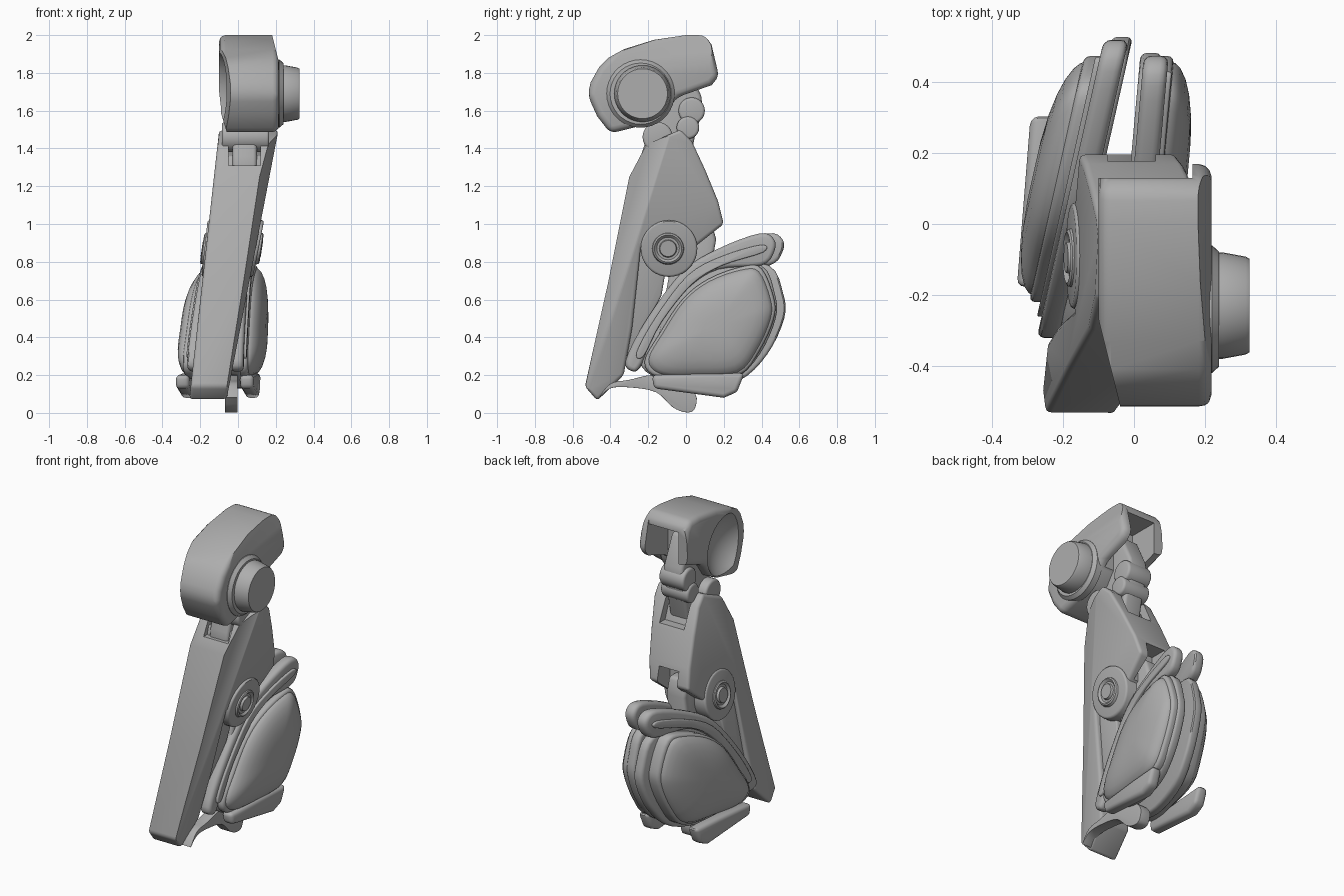
import bpy, bmesh, math
from mathutils import Vector

if "Cube" in bpy.data.objects:
    bpy.data.objects.remove(bpy.data.objects["Cube"])

grey = bpy.data.materials.new("plain grey")
grey.use_nodes = True
GREY = (0.42, 0.42, 0.42, 1)
grey.diffuse_color = GREY
grey.node_tree.nodes["Principled BSDF"].inputs["Base Color"].default_value = GREY


def straight(x, y, z):
    return x


def circle(y, z, r, n=36):
    return [(y + r * math.cos(math.tau * i / n), z + r * math.sin(math.tau * i / n)) for i in range(n)]


def rounded(pts, steps=4):
    """Closed smooth outline through the points."""
    out, n = [], len(pts)
    for i in range(n):
        a, b, c, d = (Vector(pts[(i + k) % n]) for k in (-1, 0, 1, 2))
        for s in range(steps):
            t = s / steps
            p = 0.5 * (2 * b + (c - a) * t + (2 * a - 5 * b + 4 * c - d) * t * t
                       + (3 * b - a - 3 * c + d) * t ** 3)
            out.append((p.x, p.y))
    return out


def loft(name, pts, layers, place=straight):
    """Stack of (x, scale) copies of a side outline, closed at both ends."""
    cy = sum(p[0] for p in pts) / len(pts)
    cz = sum(p[1] for p in pts) / len(pts)
    bm, rings = bmesh.new(), []
    for x, s in layers:
        ring = []
        for y, z in pts:
            v = (cy + (y - cy) * s, cz + (z - cz) * s)
            ring.append(bm.verts.new((place(x, *v), *v)))
        rings.append(ring)
    n = len(pts)
    for a, b in zip(rings, rings[1:]):
        for i in range(n):
            j = (i + 1) % n
            bm.faces.new((a[i], a[j], b[j], b[i]))
    bm.faces.new(rings[0][::-1])
    bm.faces.new(rings[-1])
    bmesh.ops.recalc_face_normals(bm, faces=bm.faces)
    me = bpy.data.meshes.new(name)
    bm.to_mesh(me)
    bm.free()
    me.materials.append(grey)
    ob = bpy.data.objects.new(name, me)
    bpy.context.collection.objects.link(ob)
    return ob


def finish(ob, bevel=0.0, cutters=(), angle=35):
    """Round the edges, cut the openings and shade smooth."""
    if bevel:
        m = ob.modifiers.new("bevel", "BEVEL")
        m.width, m.segments, m.limit_method = bevel, 3, "ANGLE"
        m.angle_limit = math.radians(35)
    for c in cutters:
        m = ob.modifiers.new("cut", "BOOLEAN")
        m.operation, m.object, m.solver = "DIFFERENCE", c, "EXACT"
    bpy.context.view_layer.update()
    dg = bpy.context.evaluated_depsgraph_get()
    me = bpy.data.meshes.new_from_object(ob.evaluated_get(dg))
    ob.modifiers.clear()
    ob.data = me
    for p in me.polygons:
        p.use_smooth = True
    me.set_sharp_from_angle(angle=math.radians(angle))
    for c in cutters:
        bpy.data.objects.remove(c)
    return ob


def slab(name, pts, x0, x1, bevel=0.0, place=straight, cutters=()):
    return finish(loft(name, pts, [(x0, 1), (x1, 1)], place), bevel, cutters)


def box_cutter(x0, x1, y0, y1, z0, z1, place=straight):
    ob = loft("cutter", [(y0, z0), (y1, z0), (y1, z1), (y0, z1)], [(x0, 1), (x1, 1)], place)
    ob.hide_render = True
    return ob


# Top housing: rounded hood, open at the back and below, slanted and dished on one side
hood = [(-.52, 1.68), (-.505, 1.75), (-.46, 1.83), (-.41, 1.88), (-.33, 1.925), (-.17, 1.975), (0, 2),
        (.10, 2), (.135, 1.95), (.175, 1.78), (.135, 1.735), (-.05, 1.67), (-.12, 1.57), (-.2, 1.53),
        (-.40, 1.48), (-.47, 1.57)]
bpy.ops.mesh.primitive_uv_sphere_add(segments=48, ring_count=24, radius=.25, location=(-.25, -.27, 1.71))
dish = bpy.context.object
dish.hide_render = True
slab("top_housing", hood, -.10, .218, .035, cutters=[
    box_cutter(-.04, .165, -.06, .4, 1.3, 1.93),
    box_cutter(-.6, -.1, -.8, -.27, 1.2, 2.2, lambda x, y, z: x + .25 * (-.27 - y)),
    box_cutter(-.6, -.1, -.8, .4, 1.3, 1.62, lambda x, y, z: x + .3 * (1.62 - z)),
    box_cutter(.218, .6, -.8, .4, 1.85, 2.2, lambda x, y, z: x - .25 * (z - 1.85)),
    box_cutter(-.2, .165, .13, .4, 1.5, 2.2), dish])

# Side axle on the housing
finish(loft("axle_collar", circle(-.24, 1.69, .18), [(.18, 1), (.22, 1), (.24, .9)]))
finish(loft("axle_stub", circle(-.23, 1.69, .15), [(.2, 1), (.25, 1), (.315, .92), (.325, .88)]))

# Neck link with knuckles
neck = [(-.24, 1.36), (-.2, 1.48), (-.15, 1.85), (.0, 1.85), (.08, 1.68), (.09, 1.6), (.05, 1.48),
        (.01, 1.28), (-.25, 1.28)]
slab("neck_link", neck, -.03, .1, .02)
slab("neck_base", [(-.25, 1.25), (-.22, 1.36), (.0, 1.4), (.06, 1.25)], -.055, .125, .01)
for name, y, z, r, x0, x1 in [("upper_knuckle", .03, 1.6, .07, -.05, .12),
                              ("middle_knuckle", .01, 1.51, .06, -.06, .13),
                              ("lower_knuckle", -.15, 1.46, .08, -.085, .165),
                              ("hood_knuckle", -.02, 1.72, .07, .0, .07)]:
    slab(name, circle(y, z, r, 24), x0, x1, .015)


# Shin: long leaning shell that narrows to the toe, with a chamfer along one front edge
def lean(x, y, z):
    t = (z - .1) / 1.35
    return -.155 + .205 * t + x * (.1 + .055 * t)


def chamfer(x, y, z):
    return x - .08 + .155 * z + .35 * (y + .56 - .207 * z)


shin = [(-.03, 1.5), (-.21, 1.42), (-.30, 1.25), (-.41, .7), (-.535, .14), (-.47, .065), (-.33, .2),
        (-.285, .45), (-.24, .87), (-.09, .76), (.06, .89), (.20, 1.0), (.17, 1.12), (.10, 1.29), (.03, 1.44)]
slab("shin_shell", shin, -1, 1, .018, lean,
     [box_cutter(-.05, .12, -.6, .5, 1.31, 1.7), box_cutter(-.075, .06, .07, .4, .7, 1.09),
      box_cutter(0, .6, -.8, -.05, -.1, 1.6, chamfer)])

# Inner strut under the knee and the knee block
slab("inner_strut", [(-.24, .88), (-.11, .74), (-.13, .62), (-.23, .43), (-.28, .28), (-.32, .3)],
     -.8, .75, .01, lean)
slab("knee_block", [(-.08, .78), (.02, 1.02), (.13, 1.02), (.16, .92), (.12, .7), (.2, .3), (-.05, .25),
                    (-.15, .4)], -.1, .03, .02)

# Knee pivot with stepped rings on both sides
slab("knee_pivot", circle(-.09, .87, .15), -1.06, 1.12, .012, lean)
for side, x in (("left", .105), ("right", -.17)):
    s = 1 if x > 0 else -1
    finish(loft(side + "_knee_ring", circle(-.095, .87, .085),
                [(x, 1), (x + .015 * s, .95), (x + .02 * s, .85), (x + .008 * s, .7),
                 (x + .008 * s, .55), (x + .022 * s, .5), (x + .022 * s, .3)],
                lambda x, y, z: x + .15 * (z - .87)))

# Calf pods: strap, ridge, inner blade, rim, domed shell and foot pad on each side
strap = rounded([(-.32, .28), (-.2, .5), (0, .75), (.2, .87), (.43, .95), (.51, .92), (.51, .85), (.44, .78),
                 (.2, .76), (.03, .66), (-.14, .47), (-.23, .26), (-.28, .22)])
ridge = rounded([(-.26, .32), (-.15, .51), (.03, .73), (.22, .83), (.44, .89), (.45, .85), (.22, .78),
                 (.05, .68), (-.12, .48), (-.22, .3)])
blade = rounded([(-.24, .28), (-.14, .18), (.05, .13), (.28, .17), (.43, .31), (.52, .5), (.515, .63),
                 (.44, .78), (.2, .79), (0, .68), (-.14, .5)])
shell = rounded([(-.22, .27), (-.15, .19), (.05, .18), (.28, .2), (.39, .33), (.465, .5), (.465, .61),
                 (.4, .765), (.3, .775), (.12, .71), (-.02, .6), (-.14, .42)])
pad = [(-.18, .2), (-.17, .13), (.2, .08), (.27, .11), (.31, .21), (.1, .21)]
for side, s, base, slope, gap, reach, pad_x in (("left", 1, .02, .09, 0, .945, .06),
                                                ("right", -1, -.167, .225, .03, 1, -.28)):
    def tilt(x, y, z):
        return base + slope * y + s * x

    def fit(pts):
        return [((y + .3) * reach - .3, z) for y, z in pts]

    slab(side + "_strap", fit(strap), -.035, .035, .022, tilt)
    slab(side + "_strap_ridge", fit(ridge), 0, .048, .012, tilt)
    slab(side + "_blade", fit(blade), -.045, .015, .018, tilt)
    slab(side + "_shell_rim", shell, -.01, .05 + gap, .018, tilt)
    dome = [(.04 + gap + .08 * math.sin(a), .95 * math.cos(a) ** .8) for a in (0, .2, .4, .65, .9, 1.15, 1.4)]
    finish(loft(side + "_shell_dome", shell, dome, tilt), angle=50)
    slab(side + "_foot_pad", pad, pad_x - .036, pad_x + .036, .022, lambda x, y, z: x + .08 * y)

# Curved heel fin under the pods
fin = rounded([(-.46, .08), (-.4, .13), (-.3, .135), (-.16, .11), (-.07, .03), (0, .003), (.045, .02),
               (.05, .1), (-.05, .18), (-.18, .2), (-.3, .175), (-.4, .155)])
slab("heel_fin", fin, -.07, -.003, .012)
